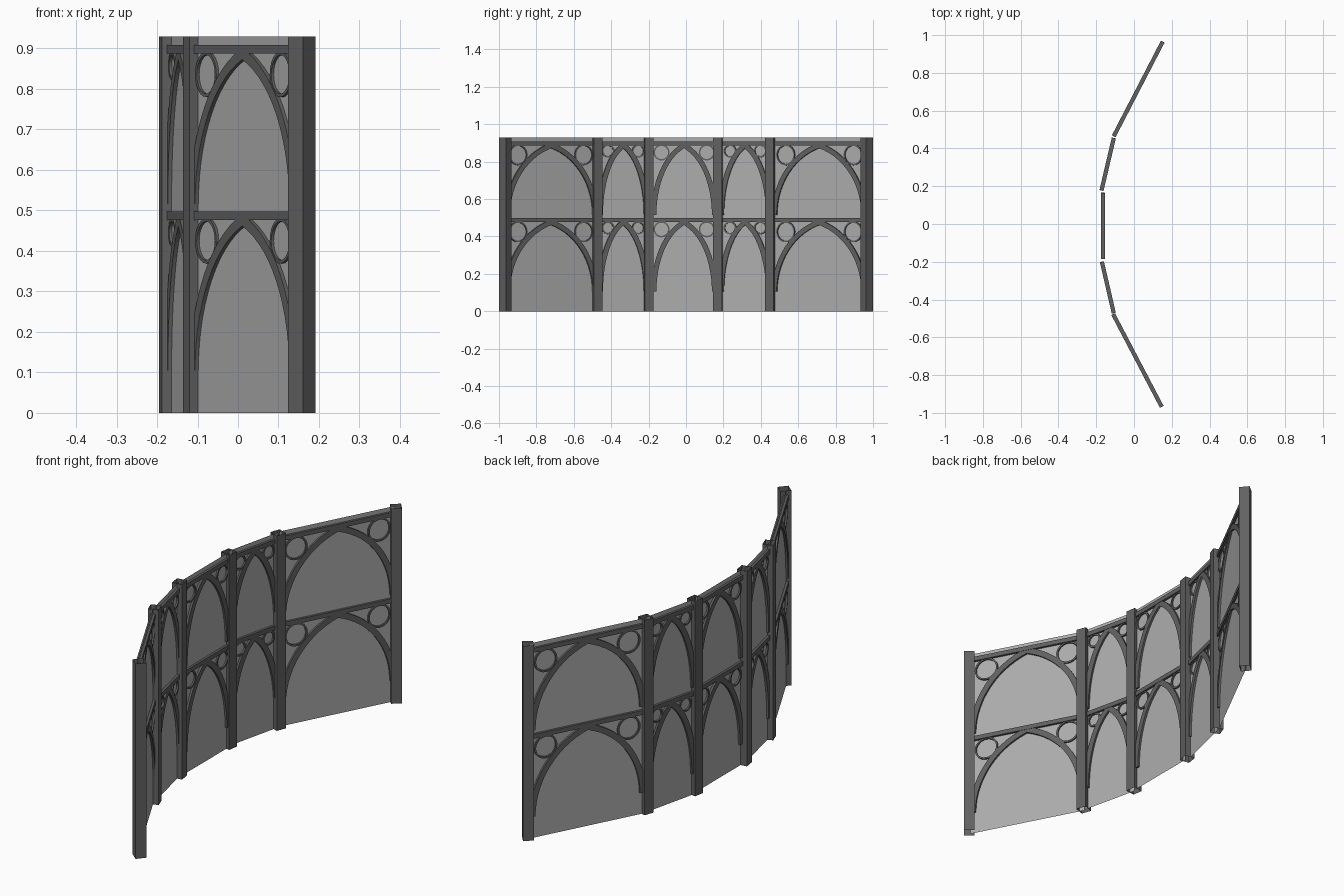
import bpy, bmesh
from math import cos, sin, acos, pi, radians
from mathutils import Vector

if "Cube" in bpy.data.objects:
    bpy.data.objects.remove(bpy.data.objects["Cube"])

HEIGHT = 0.93
Z = Vector((0, 0, 1))


def material(name, rgba):
    m = bpy.data.materials.new(name)
    m.diffuse_color = rgba
    m.use_nodes = True
    m.node_tree.nodes["Principled BSDF"].inputs["Base Color"].default_value = m.diffuse_color
    return m


frame_mat = material("dark_frame", (0.12, 0.12, 0.12, 1))
glass_mat = material("tinted_glass", (0.42, 0.42, 0.42, 0.6))


def finish(bm, name, mat):
    bmesh.ops.recalc_face_normals(bm, faces=bm.faces)
    me = bpy.data.meshes.new(name)
    bm.to_mesh(me)
    bm.free()
    me.materials.append(mat)
    ob = bpy.data.objects.new(name, me)
    bpy.context.collection.objects.link(ob)


def band(bm, path, width, depth, frame, closed=False):
    """Sweep a rectangle along a 2D path (along, up) lying in a panel plane."""
    mid, d, n = frame
    rings, count = [], len(path)
    for i, (u, v) in enumerate(path):
        a = path[i - 1] if (i or closed) else path[0]
        b = path[(i + 1) % count] if (i < count - 1 or closed) else path[-1]
        t = Vector((b[0] - a[0], b[1] - a[1])).normalized()
        ring = []
        for s, w in ((-1, -1), (1, -1), (1, 1), (-1, 1)):
            pu = u - t.y * s * width / 2
            pv = v + t.x * s * width / 2
            ring.append(bm.verts.new(mid + d * pu + Z * pv + n * (w * depth / 2)))
        rings.append(ring)
    for i in range(count if closed else count - 1):
        p, q = rings[i], rings[(i + 1) % count]
        for k in range(4):
            bm.faces.new((p[k], p[(k + 1) % 4], q[(k + 1) % 4], q[k]))
    if not closed:
        bm.faces.new(rings[0])
        bm.faces.new(rings[-1])


def arch_path(half, apex, rise=0.37, c=0.4, steps=14):
    """Pointed arch: two elliptical arcs meeting at the apex."""
    top = acos(c / (1 + c))
    right = []
    for i in range(steps + 1):
        a = top * i / steps
        right.append((half * ((1 + c) * cos(a) - c), apex - rise + rise * sin(a) / sin(top)))
    return right + [(-u, v) for u, v in reversed(right[:-1])]


# Posts: square open tubes (x, y, turn in degrees)
posts = [(0.157, -0.966, 50), (-0.105, -0.477, 20), (-0.168, -0.2, 9),
         (-0.168, 0.172, -9), (-0.105, 0.453, -20), (0.157, 0.966, -50)]
for i, (x, y, turn) in enumerate(posts):
    bm = bmesh.new()
    loops = []
    for z in (0, HEIGHT):
        loops.append([bm.verts.new((x + 0.034 * cos(radians(turn + 45 + 90 * k)),
                                    y + 0.034 * sin(radians(turn + 45 + 90 * k)), z))
                      for k in range(4)])
    for k in range(4):
        j = (k + 1) % 4
        bm.faces.new((loops[0][k], loops[0][j], loops[1][j], loops[1][k]))
    finish(bm, f"post_{i + 1}", frame_mat)

# Panels: start, end, ring offset from the middle, ring radius
panels = [((0.147, -0.968), (-0.11, -0.478), 0.198, 0.052),
          ((-0.107, -0.472), (-0.17, -0.2), 0.083, 0.031),
          ((-0.165, -0.185), (-0.165, 0.165), 0.121, 0.039),
          ((-0.172, 0.178), (-0.107, 0.455), 0.083, 0.031),
          ((-0.107, 0.465), (0.152, 0.965), 0.203, 0.052)]
for i, (a, b, offset, radius) in enumerate(panels):
    a, b = Vector((*a, 0)), Vector((*b, 0))
    d = (b - a).normalized()
    frame = ((a + b) / 2, d, d.cross(Z))
    half = (b - a).length / 2

    # Glass sheet
    bm = bmesh.new()
    bm.faces.new([bm.verts.new(p) for p in (a, b, b + Z * HEIGHT, a + Z * HEIGHT)])
    finish(bm, f"glass_{i + 1}", glass_mat)

    # Two tiers of rail, pointed arch and corner rings
    for tier, rail_z in (("lower", 0.487), ("upper", 0.898)):
        bm = bmesh.new()
        band(bm, [(-half, rail_z), (half, rail_z)], 0.021, 0.022, frame)
        finish(bm, f"{tier}_rail_{i + 1}", frame_mat)

        bm = bmesh.new()
        band(bm, arch_path(half - 0.013, rail_z - 0.012), 0.027, 0.019, frame)
        finish(bm, f"{tier}_arch_{i + 1}", frame_mat)

        bm = bmesh.new()
        for side in (-1, 1):
            zc = rail_z - 0.010 - radius
            band(bm, [(side * offset + radius * cos(2 * pi * k / 24),
                       zc + radius * sin(2 * pi * k / 24)) for k in range(24)],
                 0.008, 0.014, frame, closed=True)
        finish(bm, f"{tier}_rings_{i + 1}", frame_mat)
